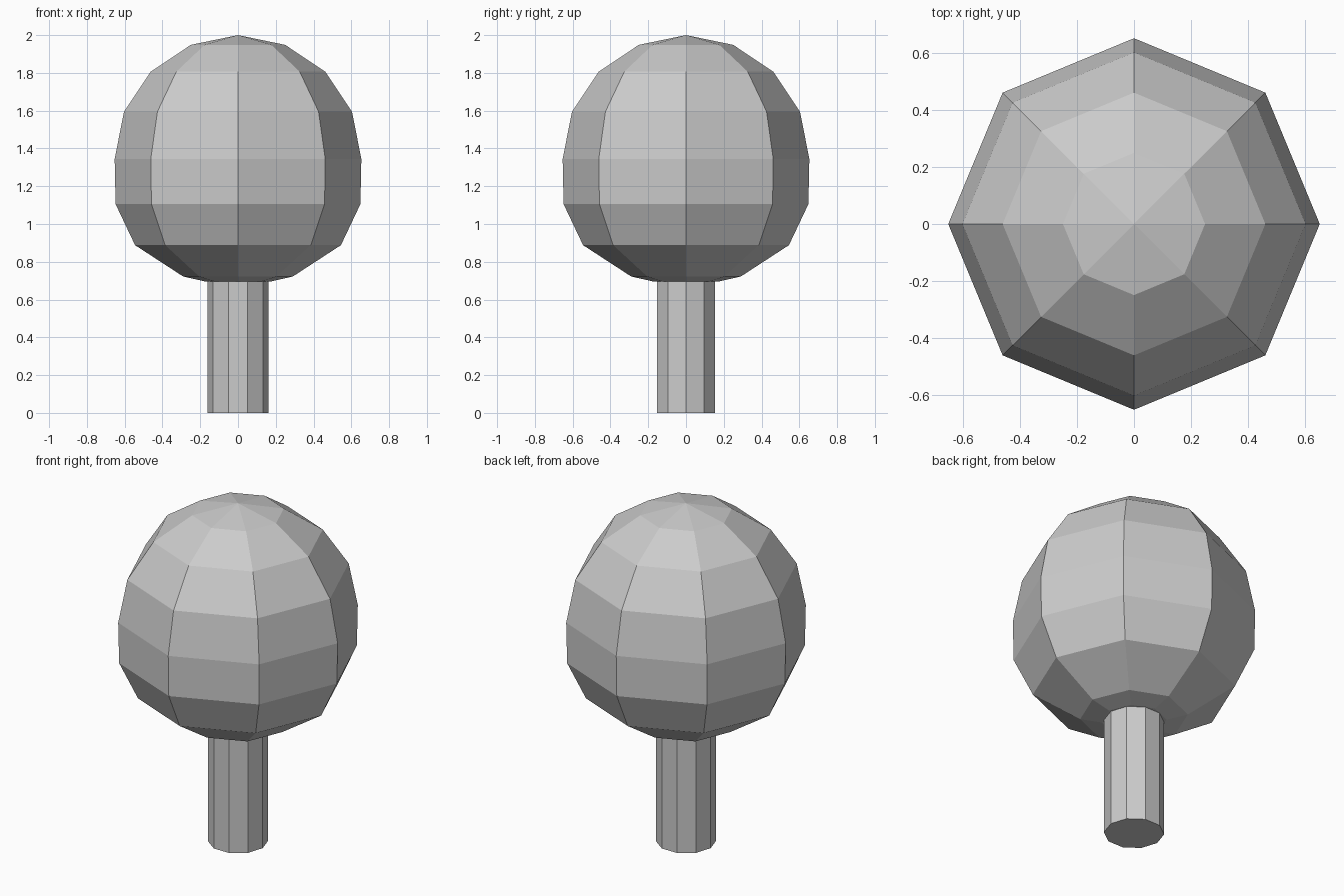
import bpy, bmesh
from math import cos, sin, pi

if "Cube" in bpy.data.objects:
    bpy.data.objects.remove(bpy.data.objects["Cube"])


def lathe(name, profile, sides):
    """Revolve (radius, z) points from bottom to top; radius 0 makes a tip."""
    bm = bmesh.new()
    rings = []
    for r, z in profile:
        if r == 0:
            rings.append([bm.verts.new((0, 0, z))] * sides)
        else:
            rings.append([bm.verts.new((r * cos(2 * pi * i / sides),
                                        r * sin(2 * pi * i / sides), z))
                          for i in range(sides)])
    for a, b in zip(rings, rings[1:]):
        for i in range(sides):
            j = (i + 1) % sides
            bm.faces.new(dict.fromkeys((a[i], a[j], b[j], b[i])))
    # close open ends
    if profile[0][0] > 0:
        bm.faces.new(rings[0][::-1])
    if profile[-1][0] > 0:
        bm.faces.new(rings[-1])
    bmesh.ops.recalc_face_normals(bm, faces=bm.faces)
    mesh = bpy.data.meshes.new(name)
    bm.to_mesh(mesh)
    bm.free()
    obj = bpy.data.objects.new(name, mesh)
    bpy.context.collection.objects.link(obj)
    return obj


# Ten-sided trunk
lathe("trunk", [(0.162, 0), (0.162, 0.70)], 10)

# Eight-sided crown: round above, fuller below
R, MID = 0.653, 1.345
upper = [(R * cos(k * pi / 8), MID + R * sin(k * pi / 8)) for k in range(4)]
lower = [(0.175, 0.696), (0.29, 0.722), (0.545, 0.888), (0.648, 1.105)]
lathe("crown", lower + upper + [(0, 2.0)], 8)
